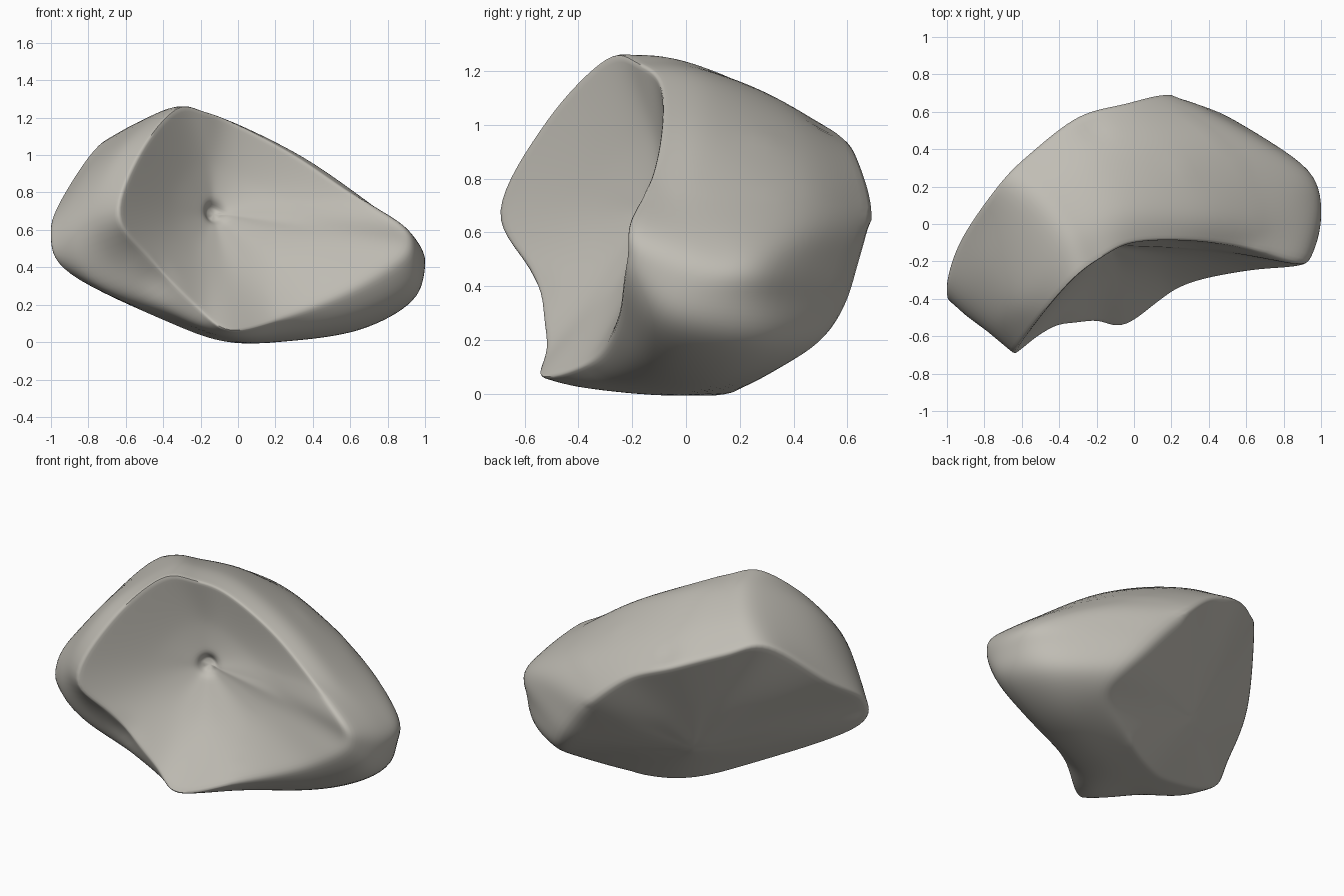
import bpy
import bmesh
from mathutils import Vector

cube = bpy.data.objects.get("Cube")
if cube:
    bpy.data.objects.remove(cube, do_unlink=True)

# Closed guide loops, all starting at the peak and running the same way round
rim = [(-.33, -.3, 1.25), (-.52, -.52, 1.02), (-.64, -.7, .68), (-.46, -.57, .44),
       (-.22, -.52, .19), (-.04, -.54, .06), (.25, -.34, .13), (.6, -.26, .27),
       (.85, -.24, .42), (.93, -.225, .52), (.88, -.22, .64), (.6, -.13, .8),
       (.3, -.09, 1), (0, -.1, 1.16), (-.17, -.18, 1.23)]
shoulder = [(-.41, -.12, 1.235), (-.64, -.42, 1.01), (-.77, -.59, .65), (-.6, -.52, .36),
            (-.3, -.46, .13), (-.05, -.42, .03), (.22, -.25, .04), (.62, -.14, .11),
            (.93, -.07, .24), (1, .01, .38), (.97, .09, .52), (.7, .05, .74),
            (.35, .08, .98), (-.02, .08, 1.16), (-.25, 0, 1.225)]
flank = [(-.57, .08, 1.16), (-.8, -.25, .91), (-.9, -.48, .6), (-.77, -.47, .32),
         (-.33, -.33, .11), (-.04, -.2, .01), (.22, -.05, 0), (.62, .12, .05),
         (.86, .28, .18), (.91, .3, .36), (.87, .34, .5), (.6, .43, .68),
         (.2, .42, .92), (-.15, .35, 1.08), (-.4, .22, 1.15)]
ridge = [(-.73, .21, 1.07), (-.94, -.1, .78), (-1.01, -.36, .58), (-.91, -.38, .37),
         (-.36, -.12, .1), (-.06, .06, 0), (.2, .2, .01), (.52, .37, .1),
         (.53, .52, .2), (.45, .61, .33), (.33, .66, .49), (.17, .7, .67),
         (-.05, .65, .86), (-.3, .58, .96), (-.55, .39, 1.04)]
bowl_centre = Vector((-.13, -.11, .69))
back_centre = Vector((-.23, .25, .3))
STEPS = 8


def spline(a, b, c, d, t):
    """Point between b and c on a Catmull-Rom curve."""
    return b + .5 * t * (c - a + t * (2 * a - 5 * b + 4 * c - d + t * (3 * (b - c) + d - a)))


def closed_loop(points):
    p = [Vector(q) for q in points]
    n = len(p)
    return [spline(p[i - 1], p[i], p[(i + 1) % n], p[(i + 2) % n], k / STEPS)
            for i in range(n) for k in range(STEPS)]


def span(loops, steps):
    """Loops interpolated through the guide loops, without the last one."""
    out = []
    for i in range(len(loops) - 1):
        a, b = loops[max(i - 1, 0)], loops[i]
        c, d = loops[i + 1], loops[min(i + 2, len(loops) - 1)]
        for k in range(steps):
            out.append([spline(*q, k / steps) for q in zip(a, b, c, d)])
    return out


def toward(loop, centre, amount, push=0):
    """Loop shrunk to the centre and pushed back, with its corners rounded off."""
    n, w = len(loop), STEPS
    soft = [sum((loop[(i + k) % n] for k in range(-w, w + 1)), Vector()) / (2 * w + 1)
            for i in range(n)]
    return [p.lerp(centre, amount) + Vector((0, push, 0)) for p in soft]


rim, shoulder, flank, ridge = map(closed_loop, (rim, shoulder, flank, ridge))

# Hollow front, outer wall, then broad back facet
hollow = span([toward(rim, bowl_centre, .95), toward(rim, bowl_centre, .5, .03), rim], 14)
wall = span([rim, shoulder, flank, ridge], 8)
back = span([ridge, toward(ridge, back_centre, .5, .01),
             toward(ridge, back_centre, .93)], 12)
loops = hollow + wall + back

# Skin the loops
bm = bmesh.new()
rows = [[bm.verts.new(p) for p in loop] for loop in loops]
n = len(rim)
for low, high in zip(rows, rows[1:]):
    for i in range(n):
        j = (i + 1) % n
        bm.faces.new((low[i], low[j], high[j], high[i]))
for row, centre in ((rows[0], bowl_centre), (rows[-1], back_centre)):
    tip = bm.verts.new(centre)
    for i in range(n):
        bm.faces.new((row[i], row[(i + 1) % n], tip))
bmesh.ops.recalc_face_normals(bm, faces=bm.faces)
bm.normal_update()

# Small pits and bumps: centre, radius, height
marks = [((-.13, -.11, .69), .08, -.05), ((.97, .12, .55), .06, -.02),
         ((.92, .27, .42), .08, .02), ((-.22, .5, .99), .09, -.02),
         ((-.45, -.5, .33), .14, -.025), ((.27, .3, .95), .08, .012)]
moves = []
for v in bm.verts:
    lift = 0
    for centre, radius, height in marks:
        fall = 1 - (v.co - Vector(centre)).length / radius
        if fall > 0:
            lift += height * fall * fall * (3 - 2 * fall)
    moves.append((v, v.normal * lift))
for v, move in moves:
    v.co += move

# Soften all folds a little, and the worn lower end more
worn = [v for v in bm.verts if v.co.x > .2 and v.co.z < .75]
for group, rounds in ((bm.verts[:], 3), (worn, 8)):
    for _ in range(rounds):
        bmesh.ops.smooth_vert(bm, verts=group, factor=.5,
                              use_axis_x=True, use_axis_y=True, use_axis_z=True)

mesh = bpy.data.meshes.new("hollow_rock")
bm.to_mesh(mesh)
bm.free()
rock = bpy.data.objects.new("hollow_rock", mesh)
bpy.context.collection.objects.link(rock)

# Plain stone colour
stone = bpy.data.materials.new("warm_grey_stone")
stone.use_nodes = True
colour = (.53, .51, .46, 1)
stone.diffuse_color = colour
stone.node_tree.nodes["Principled BSDF"].inputs["Base Color"].default_value = colour
mesh.materials.append(stone)

bpy.context.view_layer.objects.active = rock
rock.select_set(True)
bpy.ops.object.shade_smooth_by_angle(angle=1.0)
